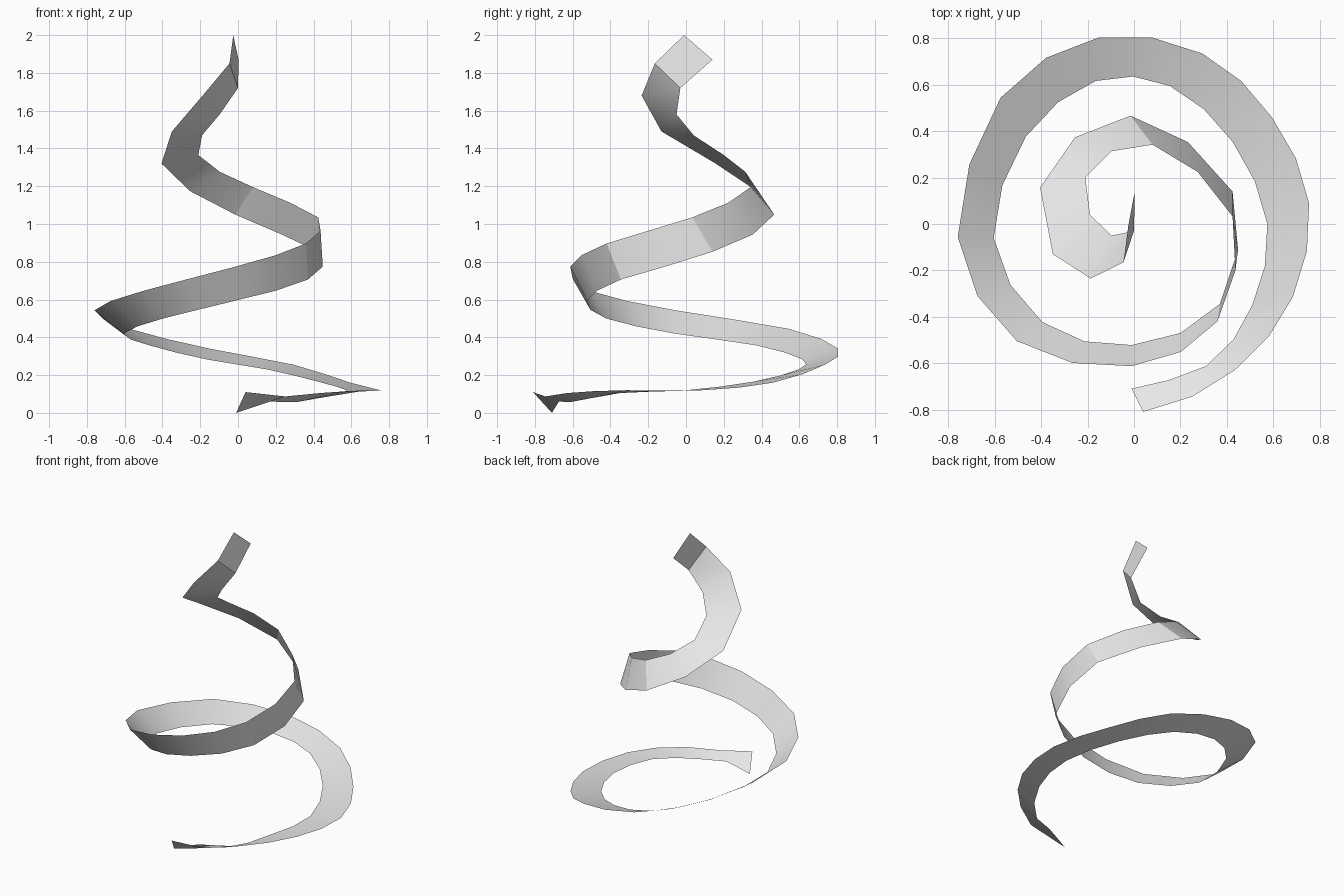
import bpy
import bmesh
from mathutils import Vector

default_cube = bpy.data.objects.get("Cube")
if default_cube:
    bpy.data.objects.remove(default_cube, do_unlink=True)

# Rung numbers at which the two ribbon edges are given: closer at the curled ends
STATIONS = [0, 1, *range(2, 28, 2), *range(28, 33)]

# Edge that starts outside at the base and ends inside at the tip
OUTER_EDGE = [
    (.04, -.81, .11), (.25, -.745, .087), (.435, -.63, .105), (.685, -.315, .12),
    (.755, .09, .12), (.595, .46, .16), (.295, .735, .255), (-.15, .805, .34),
    (-.575, .545, .445), (-.76, -.055, .543), (-.505, -.505, .645), (-.01, -.613, .775),
    (.36, -.42, .897), (.425, .033, 1.035), (.08, .342, 1.195), (-.21, .2, 1.365),
    (-.19, .04, 1.47), (-.097, -.05, 1.58), (0, -.03, 1.72), (.003, .14, 1.87),
]
# Edge that starts inside at the base and ends outside at the tip
INNER_EDGE = [
    (-.01, -.71, 0), (.15, -.673, .06), (.31, -.613, .057), (.51, -.35, .105),
    (.575, 0, .12), (.425, .355, .165), (.155, .595, .23), (-.165, .617, .283),
    (-.467, .376, .357), (-.605, -.06, .42), (-.395, -.423, .5), (-.01, -.522, .595),
    (.37, -.345, .706), (.425, .14, .853), (-.015, .467, 1.05), (-.405, .157, 1.32),
    (-.35, -.13, 1.49), (-.187, -.235, 1.68), (-.045, -.165, 1.85), (-.025, -.01, 2),
]


def tangent(points, i):
    """Slope of the path at a station, weighted by the spacing on either side."""
    if i == 0 or i == len(points) - 1:
        a = min(i, len(points) - 2)
        return (points[a + 1] - points[a]) / (STATIONS[a + 1] - STATIONS[a])
    before = STATIONS[i] - STATIONS[i - 1]
    after = STATIONS[i + 1] - STATIONS[i]
    slope_in = (points[i] - points[i - 1]) / before
    slope_out = (points[i + 1] - points[i]) / after
    return (slope_in * after + slope_out * before) / (before + after)


def edge_path(coords):
    """One point for every rung, on a cubic curve through the stations."""
    points = [Vector(c) for c in coords]
    path = []
    for i in range(len(points) - 1):
        span = STATIONS[i + 1] - STATIONS[i]
        start, end = points[i], points[i + 1]
        pull_in = tangent(points, i) * span
        pull_out = tangent(points, i + 1) * span
        for step in range(span):
            t = step / span
            blend = t * t * (3 - 2 * t)
            path.append(start.lerp(end, blend)
                        + pull_in * (t * (1 - t) ** 2)
                        - pull_out * (t * t * (1 - t)))
    path.append(points[-1])
    return path


# Plain grey material
grey = bpy.data.materials.new("light_grey")
grey.use_nodes = True
colour = (.8, .8, .8, 1)
grey.diffuse_color = colour
for node in grey.node_tree.nodes:
    if node.type == "BSDF_PRINCIPLED":
        node.inputs["Base Color"].default_value = colour

# Thin ribbon bridging the two edges
bm = bmesh.new()
outer = [bm.verts.new(p) for p in edge_path(OUTER_EDGE)]
inner = [bm.verts.new(p) for p in edge_path(INNER_EDGE)]
for i in range(len(outer) - 1):
    bm.faces.new((inner[i], outer[i], outer[i + 1], inner[i + 1]))
mesh = bpy.data.meshes.new("spiral_ribbon")
bm.to_mesh(mesh)
bm.free()
mesh.materials.append(grey)
ribbon = bpy.data.objects.new("spiral_ribbon", mesh)
bpy.context.collection.objects.link(ribbon)

# Smooth bends, with the folded tip kept crisp
for obj in bpy.context.selected_objects:
    obj.select_set(False)
ribbon.select_set(True)
bpy.context.view_layer.objects.active = ribbon
bpy.ops.object.shade_smooth_by_angle()
